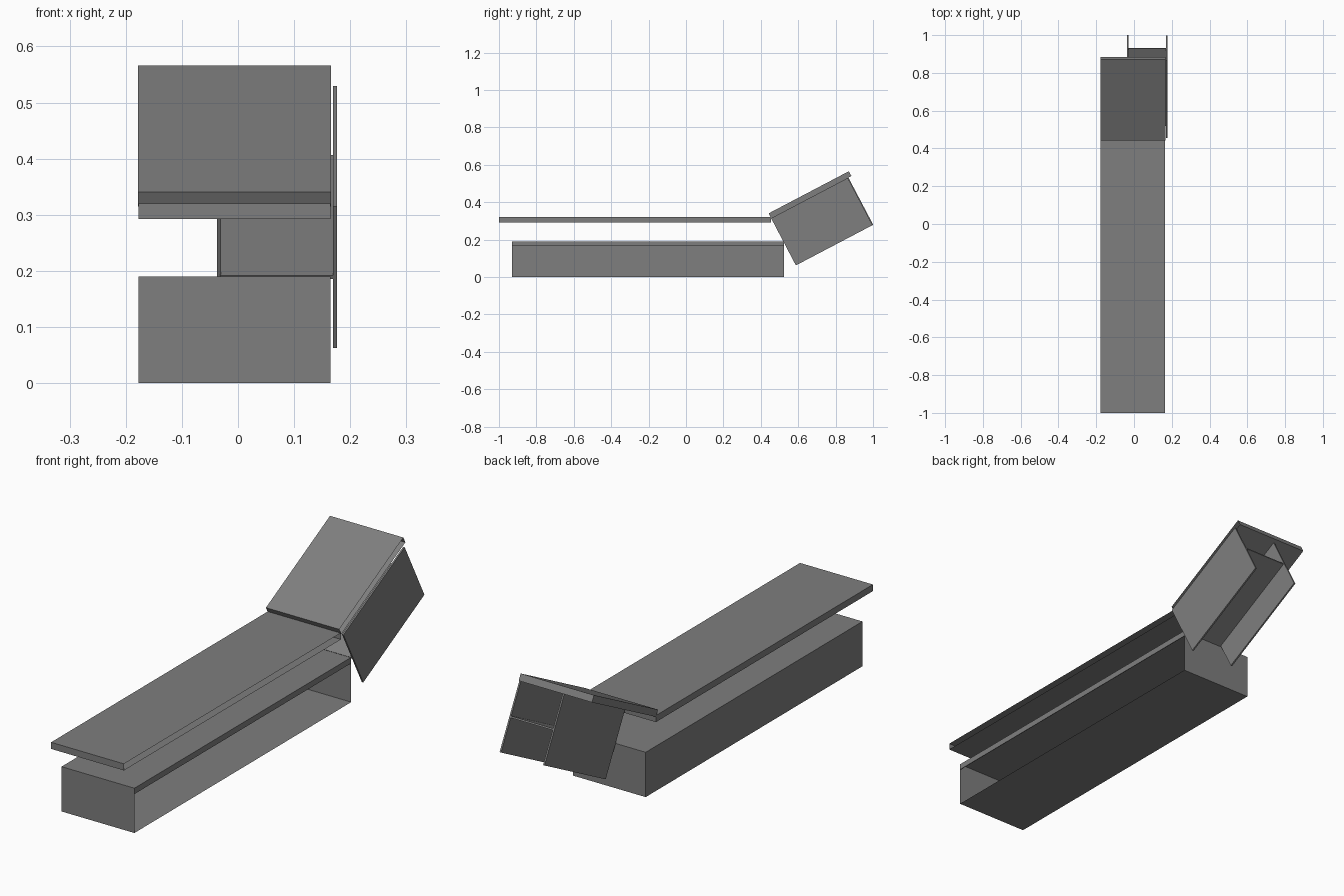
import bpy, bmesh, math
from mathutils import Matrix, Vector

if "Cube" in bpy.data.objects:
    bpy.data.objects.remove(bpy.data.objects["Cube"])

grey = bpy.data.materials.new("mid_grey")
grey.diffuse_color = (0.21, 0.21, 0.21, 1)
grey.use_nodes = True
grey.node_tree.nodes["Principled BSDF"].inputs["Base Color"].default_value = grey.diffuse_color

TILT = math.radians(27.7)
# Tilted frame: origin at the lower front edge of the raised headboard
HEAD = Matrix.Translation((0, 0.455, 0.3145)) @ Matrix.Rotation(TILT, 4, 'X')


def box(name, lo, hi, frame=Matrix(), open_right=False):
    """Box between two corners, optionally without its +x side."""
    lo, hi = Vector(lo), Vector(hi)
    bm = bmesh.new()
    bmesh.ops.create_cube(bm, size=1)
    if open_right:
        bm.normal_update()
        bmesh.ops.delete(bm, geom=[f for f in bm.faces if f.normal.x > 0.9],
                         context='FACES_ONLY')
    size = hi - lo
    bm.transform(frame @ Matrix.Translation((lo + hi) / 2)
                 @ Matrix.Diagonal((*size, 1)))
    mesh = bpy.data.meshes.new(name)
    bm.to_mesh(mesh)
    bm.free()
    mesh.materials.append(grey)
    ob = bpy.data.objects.new(name, mesh)
    bpy.context.collection.objects.link(ob)
    return ob


L, R = -0.177, 0.165

# Lower storage base, open along its right side, with a lip under the top
box("base_box", (L, -0.93, 0), (R, 0.523, 0.19), open_right=True)
box("base_lip", (R - 0.003, -0.93, 0.165), (R, 0.523, 0.19))

# Long flat board, hollow and open on the right
box("long_board", (L, -1.0, 0.292), (R, 0.455, 0.32), open_right=True)

# Raised headboard, hollow and open on the right
box("raised_board", (L - 0.001, 0, 0), (R + 0.001, 0.485, 0.029), HEAD, open_right=True)

# Two side panels below the headboard, joined by a middle shelf
for name, x, shift in (("outer_side_panel", 0.1695, 0.0), ("inner_side_panel", -0.037, 0.004)):
    box(name, (x, shift, -0.285), (x + 0.007, 0.463 + shift, 0.0), HEAD)
box("middle_shelf", (-0.032, 0.0, -0.146), (0.1705, 0.463, -0.139), HEAD)
